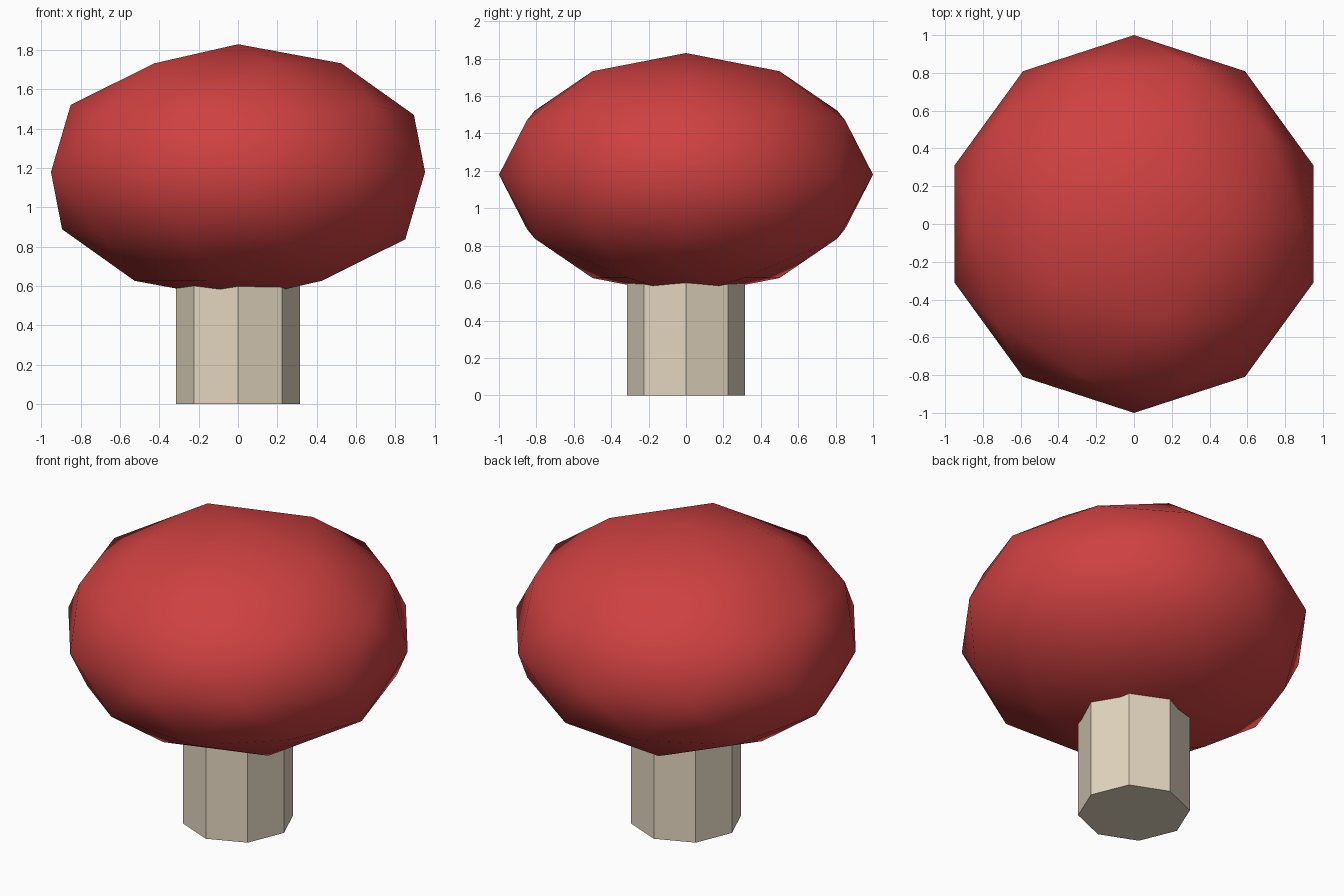
import bpy

cube = bpy.data.objects.get("Cube")
if cube:
    bpy.data.objects.remove(cube, do_unlink=True)


def make_material(name, rgb):
    mat = bpy.data.materials.new(name)
    mat.use_nodes = True
    color = (*rgb, 1.0)
    mat.diffuse_color = color
    mat.node_tree.nodes["Principled BSDF"].inputs["Base Color"].default_value = color
    return mat


def finish(name, mat):
    obj = bpy.context.object
    obj.name = name
    obj.data.name = name
    obj.data.materials.append(mat)
    return obj


red = make_material("cap red", (0.62, 0.052, 0.052))
cream = make_material("stem cream", (0.77, 0.675, 0.525))

CAP_Z = 1.18
CAP_HALF_HEIGHT = 0.65
STEM_RADIUS = 0.316
STEM_HEIGHT = 1.0

# Cap: squashed low-poly ball, smooth shaded
bpy.ops.mesh.primitive_ico_sphere_add(subdivisions=2, radius=1, location=(0, 0, CAP_Z))
cap = finish("cap", red)
cap.scale.z = CAP_HALF_HEIGHT
bpy.ops.object.transform_apply(location=False, rotation=False, scale=True)
bpy.ops.object.shade_smooth()

# Stem: flat-sided octagonal column reaching into the cap
bpy.ops.mesh.primitive_cylinder_add(vertices=8, radius=STEM_RADIUS, depth=STEM_HEIGHT,
                                    location=(0, 0, STEM_HEIGHT / 2))
stem = finish("stem", cream)
bpy.ops.object.shade_flat()
